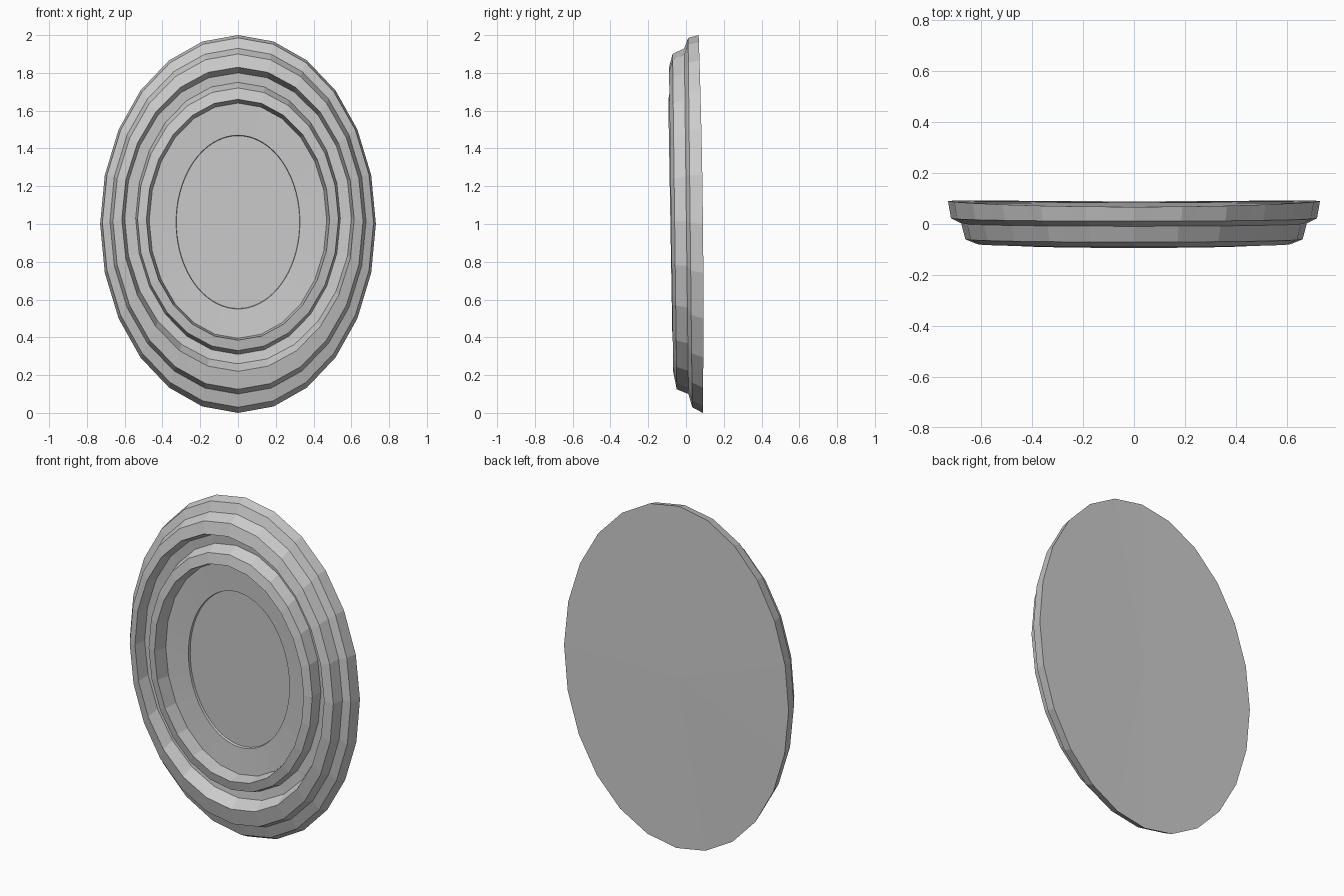
import bpy, bmesh
from math import sin, cos, pi

if "Cube" in bpy.data.objects:
    bpy.data.objects.remove(bpy.data.objects["Cube"])

SIDES, SUB = 24, 3          # coarse facets of the frame, finer samples for the glass
N = SIDES * SUB


def oval(rx, top, bottom, y, smooth=False, bow=0.0):
    """Points of an upright oval; coarse 24-gon unless smooth. Leans forward at the top."""
    cz, rz = (top + bottom) / 2, (top - bottom) / 2

    def at(k):
        t = 2 * pi * k / SIDES
        return (rx * cos(t), y - 0.011 * sin(t) + bow * cos(t) ** 2, cz + rz * sin(t))
    pts = []
    for i in range(N):
        if smooth:
            pts.append(at(i / SUB))
        else:
            k, f = i // SUB, (i % SUB) / SUB
            pts.append(tuple(a + (b - a) * f for a, b in zip(at(k), at(k + 1))))
    return pts


def loft(name, rings, cap_first=False, cap_last=False):
    bm = bmesh.new()
    loops = [[bm.verts.new(p) for p in r] for r in rings]
    for a, b in zip(loops, loops[1:]):
        for i in range(N):
            j = (i + 1) % N
            bm.faces.new((a[i], a[j], b[j], b[i]))
    for use, loop in ((cap_first, loops[0]), (cap_last, loops[-1])):
        if use:
            c = bm.verts.new([sum(v.co[k] for v in loop) / N for k in range(3)])
            for i in range(N):
                bm.faces.new((loop[i], loop[(i + 1) % N], c))
    bmesh.ops.recalc_face_normals(bm, faces=bm.faces)
    me = bpy.data.meshes.new(name)
    bm.to_mesh(me)
    bm.free()
    ob = bpy.data.objects.new(name, me)
    bpy.context.collection.objects.link(ob)
    return ob


# One closed body: back, stepped rim, two raised mouldings, flat border, inset glass.
# Columns: half width, top z, bottom z, depth y
profile = [
    (0.73, 2.00, 0.00, 0.078),     # back edge
    (0.718, 1.985, 0.03, 0.022),   # rim wall
    (0.678, 1.93, 0.10, 0.002),    # ledge
    (0.662, 1.90, 0.125, -0.06),   # outer moulding
    (0.615, 1.83, 0.22, -0.079),
    (0.60, 1.80, 0.26, -0.01),     # groove
    (0.542, 1.75, 0.31, -0.005),
    (0.532, 1.72, 0.33, -0.07),    # inner moulding
    (0.485, 1.66, 0.385, -0.083),
    (0.47, 1.64, 0.395, 0.0),      # border
]
rings = [oval(*p, bow=0.012 if i == 0 else 0.0) for i, p in enumerate(profile)]
rings.append(oval(0.328, 1.47, 0.55, 0.008, smooth=True))
rings.append(oval(0.326, 1.467, 0.553, 0.022, smooth=True))
loft("oval_mirror_frame", rings, cap_first=True, cap_last=True)
